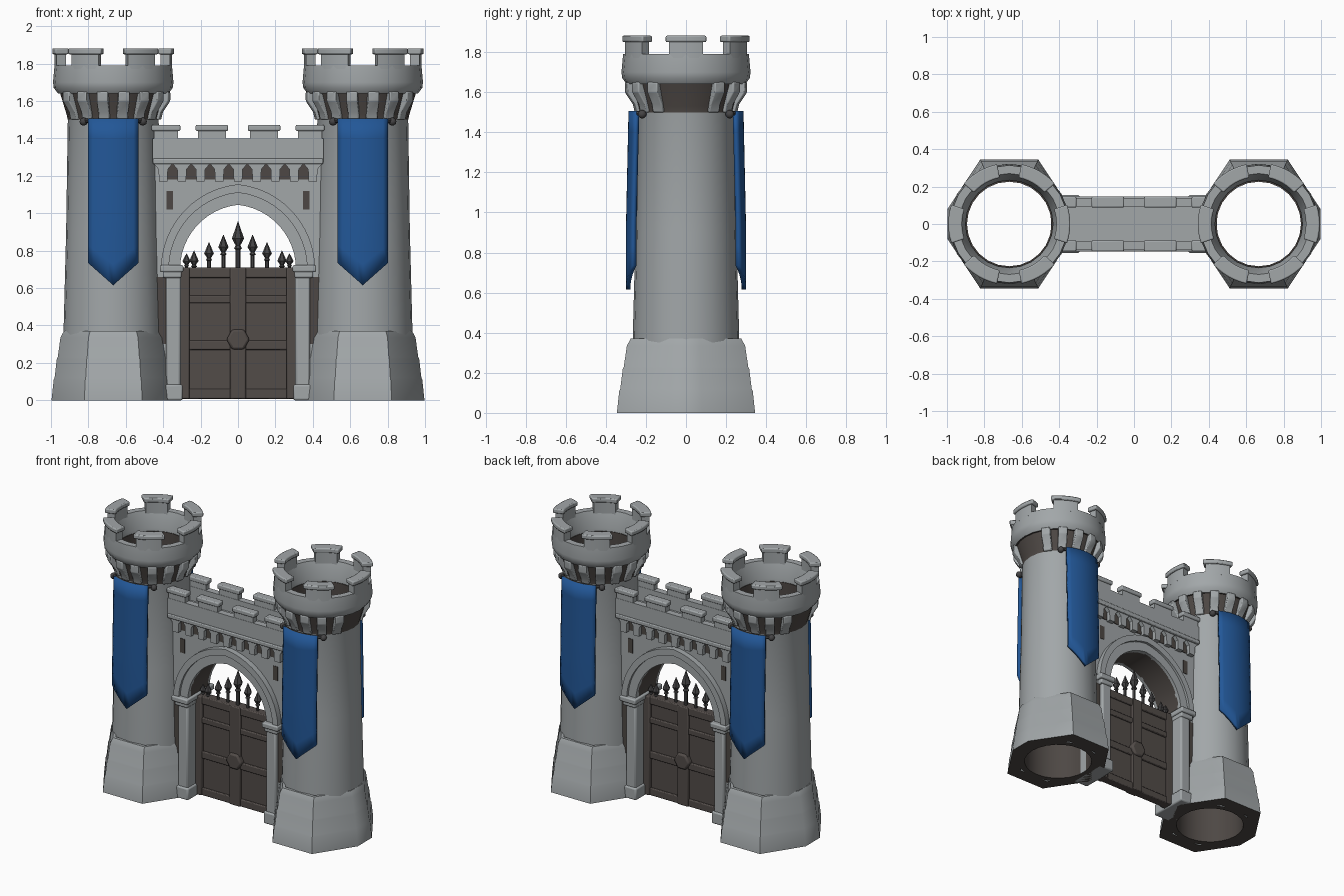
import bpy, bmesh, math
from math import sin, cos, pi, radians, sqrt

if "Cube" in bpy.data.objects:
    bpy.data.objects.remove(bpy.data.objects["Cube"])


def material(name, rgb):
    m = bpy.data.materials.new(name)
    m.diffuse_color = (*rgb, 1)
    m.use_nodes = True
    m.node_tree.nodes["Principled BSDF"].inputs["Base Color"].default_value = m.diffuse_color
    return m


STONE = material("grey stone", (0.36, 0.385, 0.395))
DARK = material("dark brown recess", (0.075, 0.064, 0.058))
WOOD = material("dark brown wood", (0.085, 0.072, 0.066))
IRON = material("dark iron", (0.06, 0.058, 0.06))
BLUE = material("blue cloth", (0.016, 0.095, 0.31))
TX = 0.667  # tower centre


def finish(name, bm, mat, loc=(0, 0, 0), rot=0, dark=None, bevel=0):
    bmesh.ops.recalc_face_normals(bm, faces=bm.faces)
    if dark:
        for f in bm.faces:
            f.material_index = int(dark(f.calc_center_median(), f.normal))
    me = bpy.data.meshes.new(name)
    bm.to_mesh(me)
    bm.free()
    me.materials.append(mat)
    if dark:
        me.materials.append(DARK)
    ob = bpy.data.objects.new(name, me)
    bpy.context.collection.objects.link(ob)
    ob.location, ob.rotation_euler.z = loc, rot
    if bevel:
        b = ob.modifiers.new("soft edge", 'BEVEL')
        b.width, b.segments = bevel, 2
    return ob


def prism(name, pts, a, b, mat, axis='y', **kw):
    """Polygon extruded from a to b along y (pts are x,z) or z (pts are x,y)."""
    bm = bmesh.new()
    put = (lambda p, t: (p[0], t, p[1])) if axis == 'y' else (lambda p, t: (p[0], p[1], t))
    lo = [bm.verts.new(put(p, a)) for p in pts]
    hi = [bm.verts.new(put(p, b)) for p in pts]
    bm.faces.new(lo)
    bm.faces.new(hi)
    for i in range(len(pts)):
        j = (i + 1) % len(pts)
        bm.faces.new((lo[i], lo[j], hi[j], hi[i]))
    return finish(name, bm, mat, **kw)


def box(name, x0, x1, y0, y1, z0, z1, mat, **kw):
    return prism(name, [(x0, z0), (x1, z0), (x1, z1), (x0, z1)], y0, y1, mat, **kw)


def loft(name, rings, mat, loop=False, **kw):
    """Skin over rings of points; loop joins last ring to first, else ends are capped."""
    bm = bmesh.new()
    vs = [[bm.verts.new(p) for p in r] for r in rings]
    n = len(vs[0])
    for k in range(len(vs) if loop else len(vs) - 1):
        a, b = vs[k], vs[(k + 1) % len(vs)]
        for i in range(n):
            j = (i + 1) % n
            bm.faces.new((a[i], a[j], b[j], b[i]))
    if not loop:
        bm.faces.new(vs[0])
        bm.faces.new(vs[-1])
    return finish(name, bm, mat, **kw)


def circle(r, z, n=24):
    return [(r * cos(2 * pi * i / n), r * sin(2 * pi * i / n), z) for i in range(n)]


def sector(r0, r1, half, n=6):
    t = [radians(half) * (2 * i / n - 1) for i in range(n + 1)]
    return [(r1 * cos(a), r1 * sin(a)) for a in t] + [(r0 * cos(a), r0 * sin(a)) for a in reversed(t)]


def arch(w, h, z, n=12):
    """Pointed arch from (w, z) over (0, z+h) to (-w, z)."""
    c = (w * w - h * h) / (2 * w)
    R, end = w - c, math.atan2(h, -c)
    right = [(c + R * cos(end * i / n), z + R * sin(end * i / n)) for i in range(n + 1)]
    return right + [(-x, y) for x, y in reversed(right[:-1])]


# ---- Towers
OCT = [(.33, -.08), (.33, .08), (.155, .345), (-.155, .345),
       (-.33, .08), (-.33, -.08), (-.155, -.345), (.155, -.345)]
for s in (-1, 1):
    loc = (s * TX, 0, 0)
    side = "right" if s > 0 else "left"
    # eight-sided footing in three courses
    steps = [(.74, 0), (1, 0), (.965, .11), (.95, .12), (.915, .22), (.90, .23),
             (.855, .335), (.80, .37), (.74, .37)]
    loft(side + "_tower_base", [[(x * k, y * k, z) for x, y in OCT] for k, z in steps], STONE,
         loop=True, loc=loc, dark=lambda c, n: n.z < -.9)
    # hollow round shaft, dark inside and in the recess under the parapet
    prof = [(.266, 0), (.266, .36), (.252, .9), (.243, 1.5), (.25, 1.53), (.285, 1.645),
            (.226, 1.66), (.226, 0)]
    loft(side + "_tower_shaft", [circle(r, z) for r, z in prof], STONE, loop=True, loc=loc,
         dark=lambda c, n: c.z > 1.5 or n.z < -.9 or n.x * c.x + n.y * c.y < -.01)
    # brackets under the parapet, none on the outer side
    br = [(.23, 1.5), (.256, 1.5), (.266, 1.54), (.306, 1.6), (.306, 1.65), (.23, 1.65)]
    for i in range(16):
        a = radians(22.5 * i + 11.25)
        if cos(a) * s < .84:
            prism(side + "_tower_bracket", br, -.03, .03, STONE, loc=loc, rot=a, bevel=.006)
    # parapet ring and six capped merlons
    prof = [(.295, 1.64), (.318, 1.67), (.322, 1.70), (.314, 1.79), (.27, 1.79), (.234, 1.68), (.234, 1.64)]
    loft(side + "_tower_parapet", [circle(r, z) for r, z in prof], STONE, loop=True, loc=loc,
         dark=lambda c, n: n.z < -.9)
    for i in range(6):
        a = radians(60 * i)
        prism(side + "_tower_merlon", sector(.262, .314, 15.5), 1.77, 1.86, STONE, 'z', loc=loc, rot=a)
        prism(side + "_tower_merlon_cap", sector(.252, .326, 18.5), 1.85, 1.882, STONE, 'z',
              loc=loc, rot=a, bevel=.007)

    # ---- Banners, front and back
    for rot in (0, pi):
        bm = bmesh.new()
        cols, rows, grid = 10, 8, []
        for i in range(cols + 1):
            u = 2 * i / cols - 1
            x, bot, col = .131 * u, .615 + .12 * abs(u), []
            for j in range(rows + 1):
                z = 1.505 + (bot - 1.505) * j / rows
                r = .276 + .013 * min(1, (1.505 - z) / .6)
                col.append(bm.verts.new((x, -sqrt(r * r - x * x), z)))
            grid.append(col)
        for i in range(cols):
            for j in range(rows):
                bm.faces.new((grid[i][j], grid[i][j + 1], grid[i + 1][j + 1], grid[i + 1][j]))
        ob = finish(side + "_banner", bm, BLUE, loc=loc, rot=rot)
        sol = ob.modifiers.new("cloth", 'SOLIDIFY')
        sol.thickness, sol.offset = .022, 0
        # bent hanging rod with round ends
        rings = []
        for k in range(13):
            a = radians(-90 + 36 * (k / 6 - 1))
            rings.append([((.27 + .012 * cos(t)) * cos(a), (.27 + .012 * cos(t)) * sin(a),
                           1.495 + .012 * sin(t)) for t in [2 * pi * q / 8 for q in range(8)]])
        loft(side + "_banner_rod", rings, IRON, loc=loc, rot=rot)
        for e in (-36, 36):
            bm = bmesh.new()
            bmesh.ops.create_icosphere(bm, subdivisions=2, radius=.022)
            bmesh.ops.translate(bm, verts=bm.verts, vec=(.27 * sin(radians(e)), -.27 * cos(radians(e)), 1.49))
            finish(side + "_rod_end", bm, IRON, loc=loc, rot=rot)

# ---- Gate wall with arched opening, dark on the inside of the arch
inner = arch(.31, .345, .70)
wall = [(.445, 0), (.445, 1.30), (-.445, 1.30), (-.445, 0), (-.31, 0)] + inner[::-1] + [(.31, 0)]
prism("gate_wall", wall, -.10, .10, STONE,
      dark=lambda c, n: abs(n.y) < .5 and abs(c.x) < .32 and c.z < 1.1)

for f in (-1, 1):
    def strip(name, x0, x1, ya, yb, z0, z1, mat, **kw):
        box(name, x0, x1, min(f * ya, f * yb), max(f * ya, f * yb), z0, z1, mat, **kw)
    # arch moulding in two steps
    for nm, w, h, w2, h2, y in (("arch_moulding", .31, .345, .375, .415, .122),
                                ("arch_hood", .37, .41, .412, .455, .14)):
        prism(nm, arch(w2, h2, .70) + arch(w, h, .70)[::-1], f * .09, f * y, STONE)
    # wall parapet, merlons and caps
    strip("wall_parapet", -.457, .457, .093, .138, 1.27, 1.40, STONE)
    strip("wall_ledge", -.455, .455, .09, .147, 1.262, 1.292, STONE, bevel=.006)
    for cx, w in ((-.385, .13), (-.14, .15), (.14, .15), (.385, .13)):
        strip("wall_merlon", cx - w / 2, cx + w / 2, .095, .136, 1.39, 1.45, STONE)
        strip("wall_merlon_cap", cx - w / 2 - .012, cx + w / 2 + .012, .088, .146, 1.44, 1.472, STONE, bevel=.007)
    # brackets with dark gaps between
    strip("bracket_gap", -.40, .40, .095, .104, 1.18, 1.265, DARK)
    for i in range(9):
        x = (i - 4) * .1
        pts = [(x - .022, 1.17), (x + .022, 1.17), (x + .025, 1.235), (x + .05, 1.265),
               (x - .05, 1.265), (x - .025, 1.235)]
        prism("wall_bracket", pts, f * .09, f * .132, STONE)
    for s in (-1, 1):
        # arrow slits and dark gaps beside the pillars
        strip("arrow_slit", s * .365 - .018, s * .365 + .018, .097, .103, 1.02, 1.12, DARK)
        strip("side_gap", *sorted((s * .385, s * .443)), .097, .103, .30, .66, DARK)

# ---- Pillars
for s in (-1, 1):
    def post(name, x0, x1, y, z0, z1, bevel):
        box(name, *sorted((s * x0, s * x1)), -y, y, z0, z1, STONE, bevel=bevel)
    post("pillar", .306, .385, .128, .05, .68, .012)
    post("pillar_base", .296, .42, .14, 0, .085, .01)
    post("pillar_capital_lower", .302, .402, .14, .655, .69, .008)
    post("pillar_capital", .292, .418, .155, .685, .722, .008)

# ---- Wooden gate
box("gate_panel", -.312, .312, -.018, .018, .008, .70, WOOD)
for z0, z1 in ((.008, .06), (.27, .32), (.52, .56), (.655, .71)):
    box("gate_rail", -.31, .31, -.032, .032, z0, z1, WOOD, bevel=.006)
for x, w in ((-.285, .025), (0, .042), (.285, .025)):
    box("gate_stile", x - w, x + w, -.04, .04, .008, .71, WOOD, bevel=.006)
prism("gate_boss", [(.062 * cos(pi * i / 3), .325 + .062 * sin(pi * i / 3)) for i in range(6)],
      -.055, .055, WOOD, bevel=.012)

# ---- Spear points along the top of the gate
for x, h, k in ((0, .955, 1.5), (.078, .885, 1.1), (.155, .845, 1), (.235, .80, .9), (.275, .785, .7)):
    for s in ((1,) if x == 0 else (-1, 1)):
        prof = [(.010, .69), (.010, h - .10 * k), (.017, h - .095 * k), (.010, h - .085 * k),
                (.026, h - .06 * k), (.001, h)]
        loft("gate_spear", [circle(r * (k + 1) / 2, z, 6) for r, z in prof], IRON, loc=(s * x, 0, 0))

# ---- Smooth shading with sharp edges kept
bpy.ops.object.select_all(action='SELECT')
bpy.context.view_layer.objects.active = bpy.context.scene.objects[0]
bpy.ops.object.shade_smooth_by_angle(angle=radians(35))
